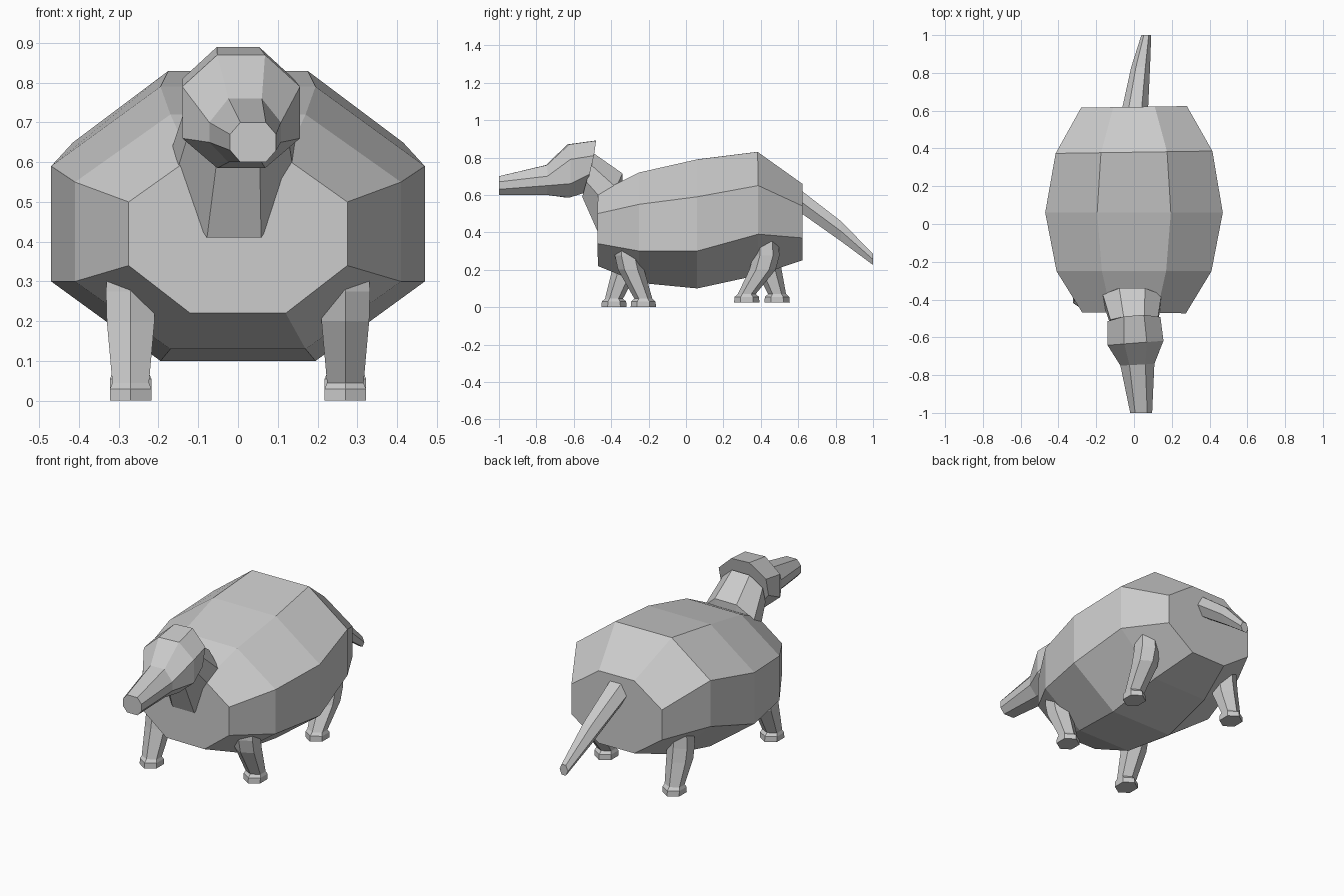
import bpy
import bmesh
from math import cos, sin, tau

cube = bpy.data.objects.get("Cube")
if cube:
    bpy.data.objects.remove(cube)

grey = bpy.data.materials.new("warm_grey")
grey.use_nodes = True
grey.diffuse_color = (0.6, 0.6, 0.6, 1)
grey.node_tree.nodes["Principled BSDF"].inputs["Base Color"].default_value = (0.6, 0.6, 0.6, 1)


def loft(name, rings):
    """Skin a series of equal-sized rings and cap both ends."""
    bm = bmesh.new()
    loops = [[bm.verts.new(p) for p in ring] for ring in rings]
    for a, b in zip(loops, loops[1:]):
        for i in range(len(a)):
            j = (i + 1) % len(a)
            bm.faces.new((a[i], a[j], b[j], b[i]))
    bm.faces.new(loops[0])
    bm.faces.new(loops[-1])
    bmesh.ops.recalc_face_normals(bm, faces=bm.faces)
    mesh = bpy.data.meshes.new(name)
    bm.to_mesh(mesh)
    bm.free()
    mesh.materials.append(grey)
    obj = bpy.data.objects.new(name, mesh)
    bpy.context.collection.objects.link(obj)
    return obj


def octagon(cx, y_top, y_low, flat, wide, top, high, low, bottom, skew=0.0):
    """Eight-sided cross-section, leaning in y from its top to its bottom."""
    outline = [(flat, top), (wide, high), (wide, low), (flat, bottom),
               (-flat, bottom), (-wide, low), (-wide, high), (-flat, top)]
    return [(cx + x, y_low + (y_top - y_low) * (z - bottom) / (top - bottom) + skew * x, z)
            for x, z in outline]


# Body: five sections from chest to rump
body = [(-0.47, 0.12, 0.275, 0.61, 0.50, 0.34, 0.22, -0.01),
        (-0.25, 0.17, 0.41, 0.72, 0.55, 0.30, 0.13, 0.0),
        (0.06, 0.195, 0.47, 0.79, 0.59, 0.30, 0.10, 0.0),
        (0.38, 0.175, 0.415, 0.83, 0.65, 0.39, 0.17, 0.015),
        (0.62, 0.11, 0.28, 0.66, 0.54, 0.37, 0.25, 0.015)]
loft("body", [octagon(0, y, y, *rest) for y, *rest in body])

# Neck: from inside the chest up into the skull
loft("neck", [octagon(-0.01, -0.34, -0.42, 0.06, 0.13, 0.62, 0.57, 0.50, 0.42),
              octagon(-0.01, -0.34, -0.475, 0.068, 0.155, 0.715, 0.64, 0.54, 0.41),
              octagon(0, -0.49, -0.555, 0.055, 0.125, 0.82, 0.76, 0.67, 0.59)])

# Head: long snout widening to the skull
loft("head", [octagon(0.038, -1.0, -1.0, 0.032, 0.058, 0.70, 0.67, 0.63, 0.60),
              octagon(0.018, -0.745, -0.745, 0.042, 0.09, 0.76, 0.70, 0.65, 0.60, 0.05),
              octagon(0.008, -0.63, -0.63, 0.06, 0.148, 0.87, 0.79, 0.66, 0.585, 0.08),
              octagon(0, -0.485, -0.55, 0.053, 0.14, 0.89, 0.81, 0.71, 0.61, 0.08)])


def hexagon(cx, cy, cz, rx, ry, upright):
    """Six-sided ring, either flat in z or standing across y."""
    ring = []
    for i in range(6):
        a = tau * i / 6
        if upright:
            ring.append((cx + rx * cos(a), cy, cz + ry * sin(a)))
        else:
            ring.append((cx + rx * sin(a) / sin(tau / 6), cy + ry * cos(a), cz))
    return ring


# Tail: tapering and drooping to one side
tail = [(0.0, 0.55, 0.61, 0.075, 0.075), (0.007, 0.62, 0.56, 0.068, 0.07),
        (0.035, 0.83, 0.405, 0.05, 0.062), (0.065, 1.0, 0.255, 0.026, 0.034)]
loft("tail", [hexagon(*section, True) for section in tail])


# Legs: hip, thigh, knee, ankle and splayed foot; each stands at its own step
def leg(name, side, ground, hip_y, foot_y):
    x = 0.27 * side
    thigh_y = hip_y * 0.8 + foot_y * 0.2
    sections = [(hip_y, 0.40, 0.055, 0.06), (hip_y, 0.275, 0.062, 0.07),
                (thigh_y, 0.20, 0.06, 0.07),
                (foot_y, ground + 0.045, 0.046, 0.048),
                (foot_y, ground + 0.03, 0.052, 0.065),
                (foot_y, ground, 0.052, 0.068)]
    loft(name, [hexagon(x, y, z, rx, ry, False) for y, z, rx, ry in sections])


leg("front_left_leg", 1, 0.0, -0.31, -0.228)
leg("front_right_leg", -1, 0.0, -0.31, -0.385)
leg("back_left_leg", 1, 0.025, 0.43, 0.325)
leg("back_right_leg", -1, 0.025, 0.43, 0.487)
